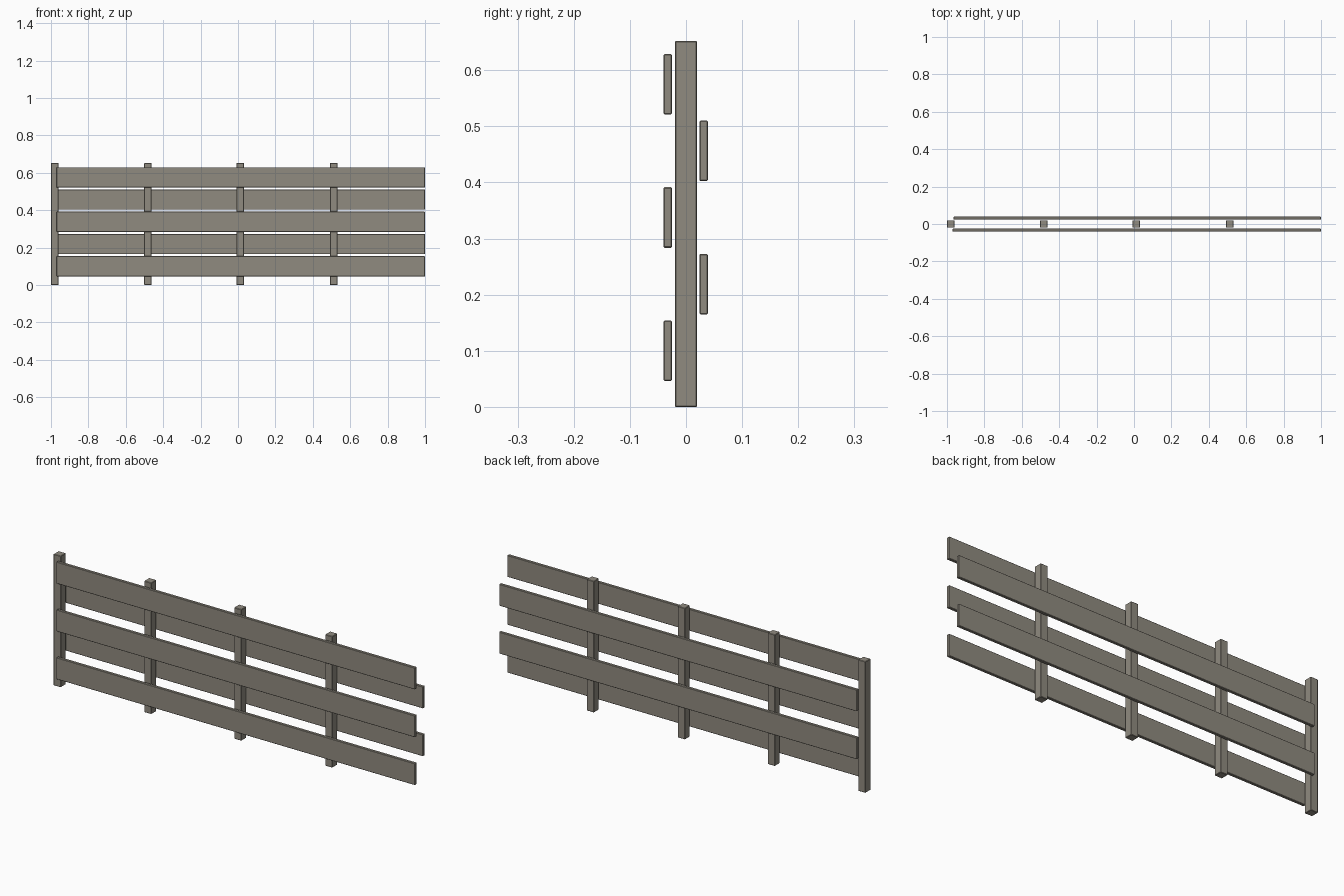
import bpy

if "Cube" in bpy.data.objects:
    bpy.data.objects.remove(bpy.data.objects["Cube"])

wood = bpy.data.materials.new("weathered_wood")
wood.diffuse_color = (0.28, 0.258, 0.216, 1)
wood.use_nodes = True
wood.node_tree.nodes["Principled BSDF"].inputs["Base Color"].default_value = wood.diffuse_color


def box(name, x0, x1, y0, y1, z0, z1, bevel):
    bpy.ops.mesh.primitive_cube_add(size=1, location=((x0 + x1) / 2, (y0 + y1) / 2, (z0 + z1) / 2))
    ob = bpy.context.object
    ob.name = name
    ob.scale = (x1 - x0, y1 - y0, z1 - z0)
    bpy.ops.object.transform_apply(location=False, rotation=False, scale=True)
    ob.data.materials.append(wood)
    mod = ob.modifiers.new("edge_chamfer", 'BEVEL')
    mod.width = bevel
    mod.segments = 1
    return ob


# Upright posts, evenly spaced from the left end
for i, x in enumerate((-0.98, -0.482, 0.012, 0.512)):
    box(f"post_{i + 1}", x - 0.02, x + 0.02, -0.02, 0.02, 0.0, 0.652, 0.002)

# Planks alternate between the front and back of the posts, bottom to top
for i in range(5):
    z = 0.046 + i * 0.1188
    front = i % 2 == 0
    y0, y1 = (-0.04, -0.025) if front else (0.024, 0.039)
    x0 = -0.97 if front else -0.965
    box(f"{'front' if front else 'back'}_plank_{i + 1}", x0, 1.0, y0, y1, z, z + 0.108, 0.002)
